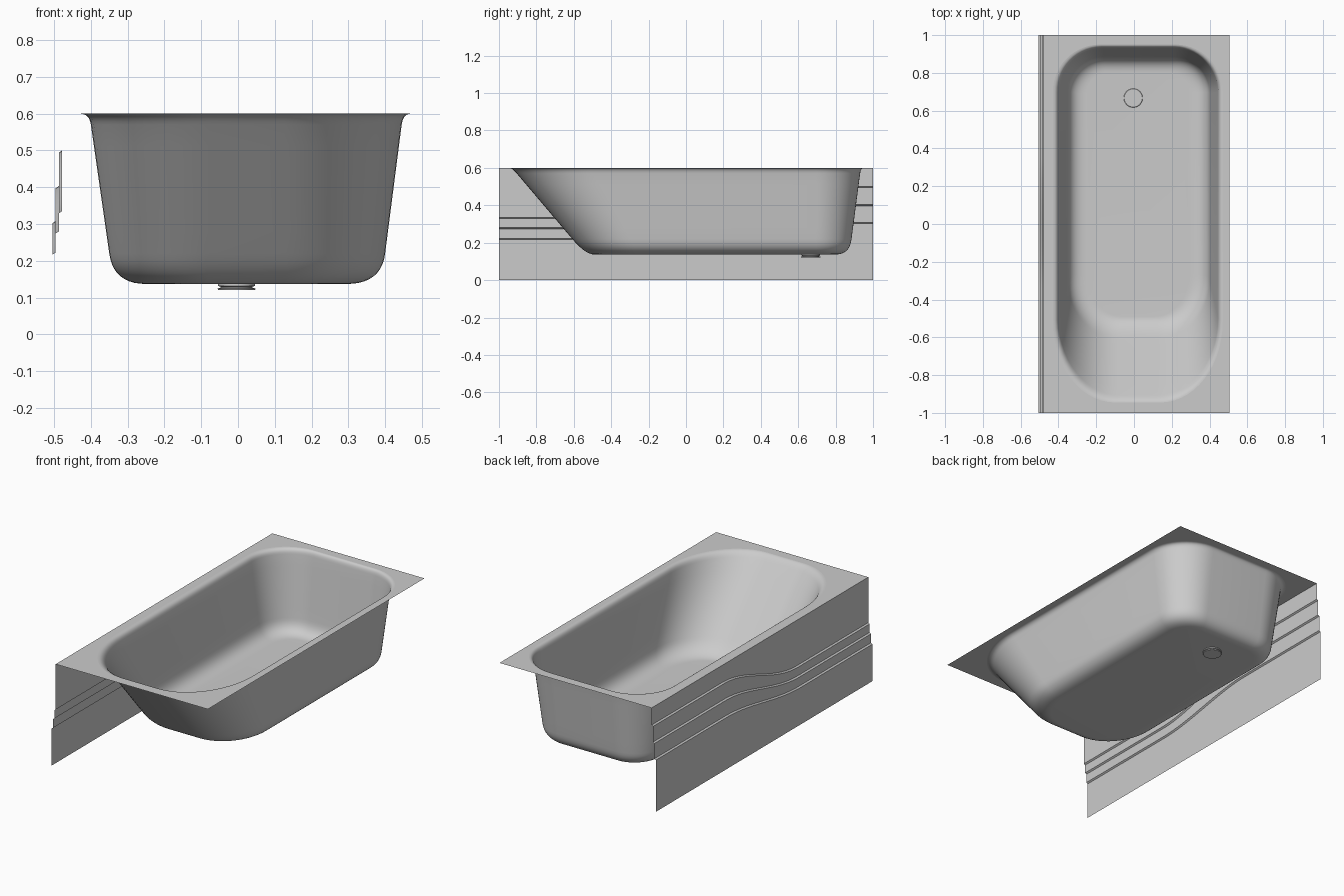
import bpy, bmesh
from math import sin, cos, pi

if "Cube" in bpy.data.objects:
    bpy.data.objects.remove(bpy.data.objects["Cube"])


def finish(bm, name, angle=30):
    me = bpy.data.meshes.new(name)
    bm.to_mesh(me)
    bm.free()
    ob = bpy.data.objects.new(name, me)
    bpy.context.collection.objects.link(ob)
    bpy.ops.object.select_all(action='DESELECT')
    ob.select_set(True)
    bpy.context.view_layer.objects.active = ob
    bpy.ops.object.shade_smooth_by_angle(angle=angle * pi / 180)
    return ob


def outline(p, n=14):
    """Rounded rectangle; elliptical corners at the sloped end, round at the drain end."""
    z, x0, x1, y0, y1, rx, ry, rb = p
    corners = [(x1 - rb, y1 - rb, rb, rb, 0), (x0 + rb, y1 - rb, rb, rb, 1),
               (x0 + rx, y0 + ry, rx, ry, 2), (x1 - rx, y0 + ry, rx, ry, 3)]
    return [(cx + a * cos((q + i / n) * pi / 2), cy + b * sin((q + i / n) * pi / 2), z)
            for cx, cy, a, b, q in corners for i in range(n + 1)]


def blend(a, b, c, t):
    return [(1 - t) ** 2 * u + 2 * t * (1 - t) * v + t * t * w for u, v, w in zip(a, b, c)]


def bridge(bm, a, b, closed=True):
    n = len(a)
    for i in range(n if closed else n - 1):
        j = (i + 1) % n
        bm.faces.new((a[i], a[j], b[j], b[i]))


# Basin sections: z, x0, x1, y0, y1, sloped-end radii, drain-end radius
lip = [(0.60, -0.430, 0.470, -0.945, 0.950, 0.33, 0.43, 0.25),
       (0.60, -0.404, 0.449, -0.930, 0.935, 0.32, 0.42, 0.24),
       (0.57, -0.400, 0.445, -0.905, 0.931, 0.32, 0.41, 0.235)]
foot = [(0.220, -0.350, 0.400, -0.608, 0.885, 0.27, 0.31, 0.19),
        (0.137, -0.339, 0.390, -0.538, 0.875, 0.25, 0.28, 0.175),
        (0.137, -0.250, 0.295, -0.490, 0.800, 0.19, 0.23, 0.11)]
sections = [blend(*lip, i / 6) for i in range(7)]
sections += [[u + (v - u) * i / 6 for u, v in zip(lip[2], foot[0])] for i in range(1, 6)]
sections += [blend(*foot, i / 10) for i in range(11)]

bm = bmesh.new()
rings = [[bm.verts.new(c) for c in outline(p)] for p in sections]
for a, b in zip(rings, rings[1:]):
    bridge(bm, a, b)
bm.faces.new(rings[-1])
finish(bm, "basin")

# Flat rim around the opening
bm = bmesh.new()
loops = [outline(lip[0]),
         [(-0.478, -1, 0.6), (0.505, -1, 0.6), (0.505, 1, 0.6), (-0.478, 1, 0.6)]]
edges = []
for pts in loops:
    vs = [bm.verts.new(c) for c in pts]
    edges += [bm.edges.new((vs[i - 1], vs[i])) for i in range(len(vs))]
bmesh.ops.triangle_fill(bm, use_beauty=True, edges=edges, normal=(0, 0, 1))
finish(bm, "rim")

# Side apron with three stepped, S-curved ledges
bm = bmesh.new()
ledges = [(0.335, 0.500), (0.280, 0.403), (0.222, 0.308)]   # height at -y end, +y end
cols = []
ys = [-1] + [-0.34 + 0.69 * i / 32 for i in range(33)] + [1]
for y in ys:
    t = min(max((y + 0.34) / 0.69, 0), 1)
    s = t * t * (3 - 2 * t)
    col = [(-0.478, y, 0.6)]
    for k, (lo, hi) in enumerate(ledges):
        z = lo + (hi - lo) * s
        x = -0.478 - 0.009 * k
        col += [(x, y, z), (x - 0.009, y, z - 0.006)]
    col.append((-0.505, y, 0))
    cols.append([bm.verts.new(c) for c in col])
for a, b in zip(cols, cols[1:]):
    bridge(bm, a, b, closed=False)
finish(bm, "apron")

# Drain fitting: lathed flange under the floor with a thin cover above
bm = bmesh.new()
profile = [(0.048, 0.139), (0.050, 0.137), (0.050, 0.132), (0.043, 0.129),
           (0.043, 0.126), (0.052, 0.125), (0.050, 0.120)]
rings = [[bm.verts.new((-0.004 + r * cos(2 * pi * i / 40), 0.667 + r * sin(2 * pi * i / 40), z))
          for i in range(40)] for r, z in profile]
for a, b in zip(rings, rings[1:]):
    bridge(bm, b, a)
bm.faces.new(rings[0])
bm.faces.new(rings[-1][::-1])
finish(bm, "drain")
